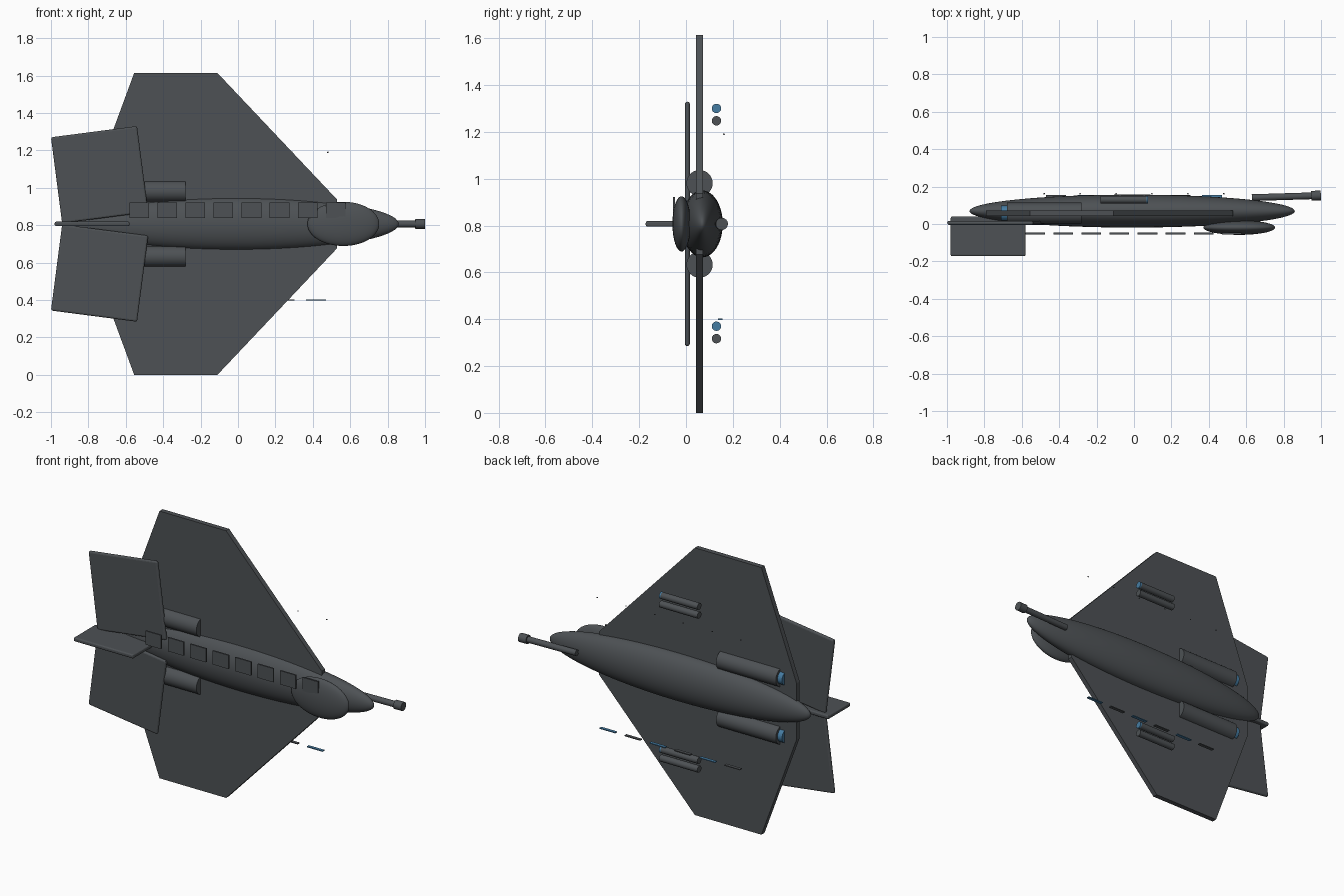
import bpy, bmesh, math
from mathutils import Matrix, Vector

if "Cube" in bpy.data.objects:
    bpy.data.objects.remove(bpy.data.objects["Cube"])

ZC = 0.807  # mid-plane of the aircraft, which lies on its side


def material(name, rgb):
    m = bpy.data.materials.new(name)
    m.diffuse_color = (*rgb, 1)
    m.use_nodes = True
    m.node_tree.nodes["Principled BSDF"].inputs["Base Color"].default_value = m.diffuse_color
    return m


GREY = material("dark_grey", (0.075, 0.083, 0.09))
BLUE = material("steel_blue", (0.06, 0.2, 0.36))


def finish(name, bm, mat, smooth=False):
    bmesh.ops.recalc_face_normals(bm, faces=bm.faces)
    me = bpy.data.meshes.new(name)
    bm.to_mesh(me)
    bm.free()
    me.materials.append(mat)
    ob = bpy.data.objects.new(name, me)
    bpy.context.collection.objects.link(ob)
    if smooth:
        bpy.context.view_layer.objects.active = ob
        ob.select_set(True)
        bpy.ops.object.shade_smooth_by_angle(angle=math.radians(35))
        ob.select_set(False)
    return ob


def ellipsoid(name, c, r, mat=GREY):
    bm = bmesh.new()
    rot = Matrix.Rotation(math.pi / 2, 4, 'Y')
    bmesh.ops.create_uvsphere(bm, u_segments=48, v_segments=32, radius=1,
                              matrix=Matrix.Translation(c) @ Matrix.Diagonal((*r, 1)) @ rot)
    return finish(name, bm, mat, True)


def rod(name, a, b, r, mat=GREY):
    a, b = Vector(a), Vector(b)
    bm = bmesh.new()
    rot = (b - a).to_track_quat('Z', 'Y').to_matrix().to_4x4()
    bmesh.ops.create_cone(bm, cap_ends=True, segments=32, radius1=r, radius2=r, depth=(b - a).length,
                          matrix=Matrix.Translation((a + b) / 2) @ rot)
    return finish(name, bm, mat, True)


def box(name, c, size, mat=GREY, angle=0, bevel=0):
    bm = bmesh.new()
    bmesh.ops.create_cube(bm, size=1, matrix=Matrix.Translation(c) @ Matrix.Rotation(angle, 4, 'Y')
                          @ Matrix.Diagonal((*size, 1)))
    ob = finish(name, bm, mat)
    if bevel:
        mod = ob.modifiers.new("bevel", 'BEVEL')
        mod.width, mod.segments = bevel, 3
    return ob


def plate(name, outline, y0, y1, mat=GREY):
    bm = bmesh.new()
    f = bm.faces.new([bm.verts.new((x, y0, z)) for x, z in outline])
    ext = bmesh.ops.extrude_face_region(bm, geom=[f])
    bmesh.ops.translate(bm, vec=(0, y1 - y0, 0),
                        verts=[v for v in ext['geom'] if isinstance(v, bmesh.types.BMVert)])
    return finish(name, bm, mat)


# body and canopy
ellipsoid("fuselage", (-0.01, 0.069, ZC), (0.87, 0.088, 0.143))
ellipsoid("canopy", (0.563, -0.019, ZC), (0.192, 0.039, 0.118))

# nose gun
rod("gun_barrel", (0.63, 0.141, ZC), (0.96, 0.151, ZC), 0.018)
rod("gun_muzzle", (0.948, 0.151, ZC), (0.999, 0.153, ZC), 0.026)

# tail fin
box("tail_fin", (-0.78, -0.066, ZC), (0.4, 0.212, 0.024), bevel=0.008)

for s, side in ((1, "upper"), (-1, "lower")):
    # main wing
    plate(side + "_wing", [(x, ZC + s * h) for x, h in
          ((-0.555, 0.807), (-0.11, 0.807), (0.53, 0.13), (0.53, 0.0), (-0.79, 0.0), (-0.79, 0.17))],
          0.043, 0.073)
    # tailplane
    box(side + "_tailplane", (-0.74, 0.006, ZC + s * 0.263), (0.464, 0.021, 0.464),
        angle=-s * math.radians(7.4), bevel=0.01)
    # engine with nozzle
    z = ZC + s * 0.174
    rod(side + "_engine", (-0.68, 0.058, z), (-0.28, 0.058, z), 0.056)
    rod(side + "_nozzle", (-0.71, 0.058, z), (-0.67, 0.058, z), 0.04, BLUE)

# paired rockets behind the wings, one of each pair blue-tipped
for i, z in enumerate((1.30, 1.247, 0.37, 0.317)):
    rod(f"rocket_{i}", (-0.18, 0.13, z), (0.066, 0.13, z), 0.02)
    rod(f"rocket_tip_{i}", (0.066, 0.13, z), (0.076, 0.13, z), 0.02, GREY if i % 2 else BLUE)

# row of window plates along the front side
for i in range(8):
    box(f"window_{i}", (-0.528 + 0.15 * i, -0.051, 0.88), (0.105, 0.009, 0.083))

# loose panel strips and studs on the back side
for i in range(6):
    box(f"panel_strip_{i}", (0.417 - 0.1668 * i, 0.146, 0.40), (0.105, 0.019, 0.005),
        GREY if i % 2 else BLUE)
    bm = bmesh.new()
    bmesh.ops.create_icosphere(bm, subdivisions=2, radius=0.004,
                               matrix=Matrix.Translation((0.48 - 0.192 * i, 0.162, 1.19)))
    finish(f"stud_{i}", bm, GREY, True)
